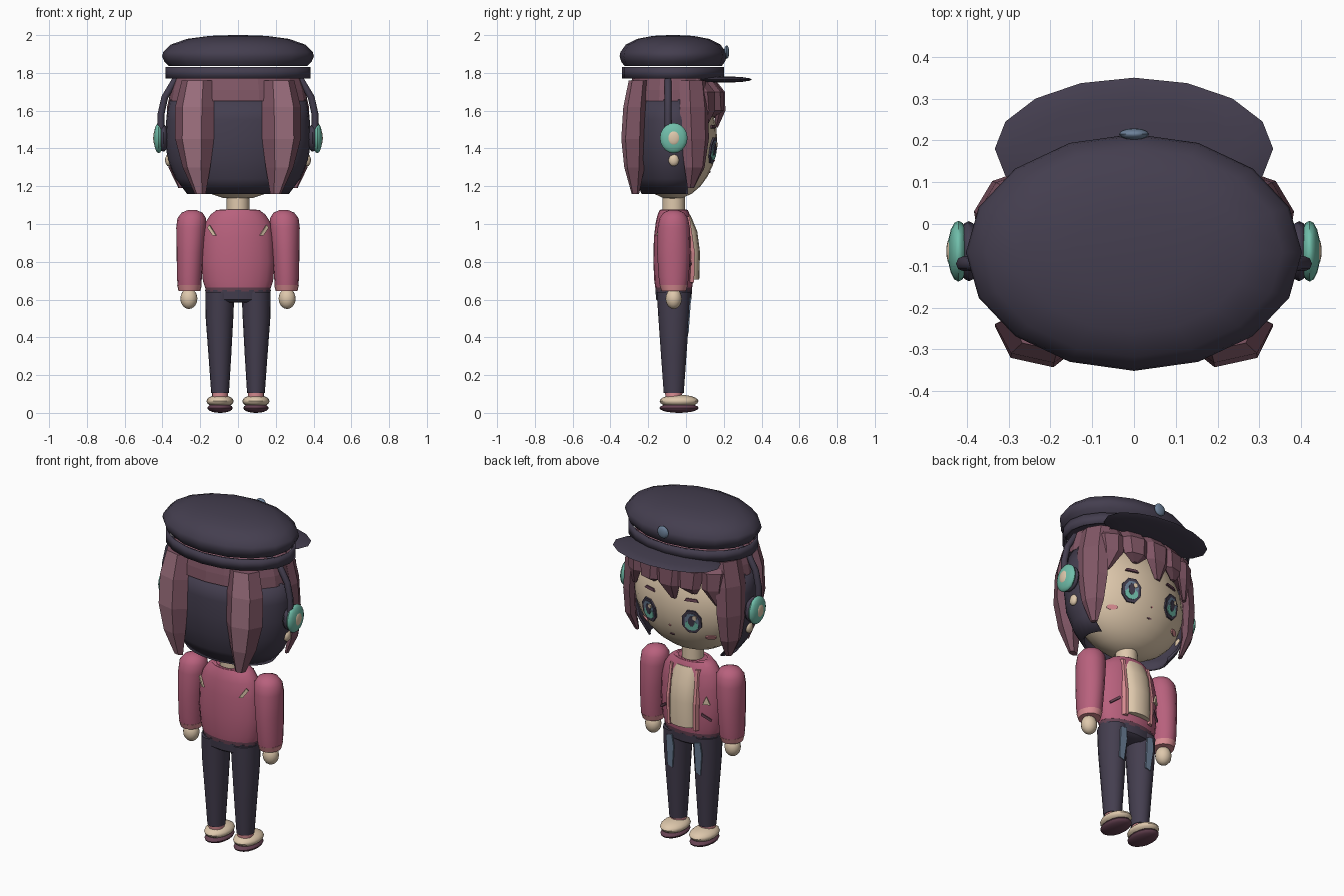
import bpy, bmesh, math
from mathutils import Vector, Matrix

if "Cube" in bpy.data.objects:
    bpy.data.objects.remove(bpy.data.objects["Cube"])


def material(name, r, g, b):
    lin = [((c / 255 + 0.055) / 1.055) ** 2.4 for c in (r, g, b)] + [1]
    m = bpy.data.materials.new(name)
    m.use_nodes = True
    m.diffuse_color = lin
    bsdf = next(n for n in m.node_tree.nodes if n.type == 'BSDF_PRINCIPLED')
    bsdf.inputs["Base Color"].default_value = lin
    return m


DARK = material("dark navy", 68, 62, 79)
HAIR = material("plum hair", 128, 86, 101)
LIGHT_HAIR = material("light plum hair", 156, 111, 126)
SKIN = material("cream skin", 222, 200, 172)
JACKET = material("rose jacket", 184, 97, 125)
TRIM = material("light pink", 220, 142, 148)
TEAL = material("teal", 112, 190, 170)
BLUE = material("slate blue", 108, 128, 152)
SOLE = material("maroon sole", 102, 66, 82)

CY = -0.065                      # y of the body axis
HEAD_C, HEAD_R = Vector((0, -0.07, 1.45)), Vector((0.35, 0.235, 0.32))
TORSO_C, TORSO_R = Vector((0, CY, 0.85)), Vector((0.195, 0.107, 50))


def finish(name, bm, mats, smooth=True):
    bmesh.ops.recalc_face_normals(bm, faces=bm.faces)
    me = bpy.data.meshes.new(name)
    bm.to_mesh(me)
    bm.free()
    for m in mats:
        me.materials.append(m)
    ob = bpy.data.objects.new(name, me)
    bpy.context.collection.objects.link(ob)
    if smooth:
        bpy.ops.object.select_all(action='DESELECT')
        ob.select_set(True)
        bpy.context.view_layer.objects.active = ob
        bpy.ops.object.shade_smooth_by_angle(angle=math.radians(40))
    return ob


def loft(name, rings, mat, n=16, caps=True, cut_y=None, wall=0, smooth=True):
    """Stack of ellipses, each (cx, cy, z, rx, ry); cut_y removes what lies in front."""
    bm = bmesh.new()
    loops = [[bm.verts.new((cx + rx * math.cos(2 * math.pi * i / n),
                            cy + ry * math.sin(2 * math.pi * i / n), z)) for i in range(n)]
             for cx, cy, z, rx, ry in rings]
    for a, b in zip(loops, loops[1:]):
        for i in range(n):
            bm.faces.new((a[i], a[(i + 1) % n], b[(i + 1) % n], b[i]))
    if caps:
        bm.faces.new(loops[0])
        bm.faces.new(loops[-1])
    if cut_y is not None:
        bmesh.ops.bisect_plane(bm, geom=bm.verts[:] + bm.edges[:] + bm.faces[:],
                               plane_co=(0, cut_y, 0), plane_no=(0, 1, 0), clear_outer=True)
    ob = finish(name, bm, [mat], smooth)
    if wall:
        mod = ob.modifiers.new("wall", 'SOLIDIFY')
        mod.thickness = wall


def ball(name, c, r, mat, u=16, v=10):
    bm = bmesh.new()
    bmesh.ops.create_uvsphere(bm, u_segments=u, v_segments=v, radius=1)
    bmesh.ops.transform(bm, matrix=Matrix.Translation(c) @ Matrix.Diagonal((*r, 1)), verts=bm.verts)
    finish(name, bm, [mat])


def surface(c, r, x, z, sign):
    """Point and normal on an ellipsoid, on its +y or -y side."""
    k = 1 - ((x - c.x) / r.x) ** 2 - ((z - c.z) / r.z) ** 2
    p = Vector((x, c.y + sign * r.y * math.sqrt(k), z))
    return p, Vector([(p[i] - c[i]) / r[i] ** 2 for i in range(3)]).normalized()


def oval(a, b, n=8, du=0, dv=0):
    return [(du + a * math.cos(2 * math.pi * (i + .5) / n),
             dv + b * math.sin(2 * math.pi * (i + .5) / n)) for i in range(n)]


def plate(name, outline, spot, mat, lift=0.003, thick=0.009):
    """Thin flat plate lying tangent to a surface spot."""
    p, n = spot
    u = Vector((0, 0, 1)).cross(n).normalized()
    v = n.cross(u)
    bm = bmesh.new()
    top = [bm.verts.new(p + u * a + v * b + n * lift) for a, b in outline]
    low = [bm.verts.new(w.co - n * thick) for w in top]
    bm.faces.new(top)
    bm.faces.new(low)
    for i in range(len(top)):
        j = (i + 1) % len(top)
        bm.faces.new((top[i], top[j], low[j], low[i]))
    finish(name, bm, [mat], False)


def lock(name, path, out, ridge=HAIR):
    """Faceted hair clump; path of (x, y, z, half width, half depth), ridge colours the outer facet."""
    o = Vector((out[0], out[1], 0)).normalized()
    t = Vector((-o.y, o.x, 0))
    shape = [(1, 0), (.5, 1), (-.5, 1), (-1, 0), (-.5, -.7), (.5, -.7)]
    bm = bmesh.new()
    loops = [[bm.verts.new(Vector((x, y, z)) + t * w * a + o * d * b) for a, b in shape]
             for x, y, z, w, d in path]
    for a, b in zip(loops, loops[1:]):
        for i in range(6):
            f = bm.faces.new((a[i], a[(i + 1) % 6], b[(i + 1) % 6], b[i]))
            f.material_index = int(i == 1)
    bm.faces.new(loops[0])
    bm.faces.new(loops[-1])
    finish(name, bm, [HAIR, ridge], False)


# Cap
HY = -0.068
loft("cap_crown", [(0, HY, z, r, r * .705) for r, z in
     ((.365, 1.836), (.39, 1.86), (.402, 1.888), (.396, 1.91), (.355, 1.95), (.27, 1.98),
      (.15, 1.996), (.03, 2.0))], DARK)
loft("cap_band", [(0, HY, 1.77, .385, .27), (0, HY, 1.832, .385, .27)], DARK, n=20, caps=False, wall=0.012)
ball("cap_visor", (0, .18, 1.765), (.333, .17, .017), DARK, 16, 8)
ball("cap_badge", (0, .215, 1.91), (.036, .014, .036), BLUE, 12, 8)

# Head and neck
ball("head", HEAD_C, HEAD_R, SKIN, 24, 14)
loft("neck", [(0, CY, 1.04, .06, .06), (0, CY, 1.18, .06, .06)], SKIN)

# Hair shell, crown of hair
shell = [(.27, 1.16), (.33, 1.24), (.373, 1.34), (.386, 1.45), (.38, 1.55), (.362, 1.66)]
loft("hair_back", [(0, -.07, z, r, r * .61) for r, z in shell], DARK, n=32, caps=False,
     cut_y=0.01, wall=0.012)
loft("hair_top", [(0, -.07, z, r, r * .64) for r, z in
     ((.366, 1.65), (.356, 1.71), (.335, 1.775), (.2, 1.81))], HAIR, n=20, smooth=False)

# Fringe clumps: x, tip x, tip height, half width
for i, (x, tx, tz, w) in enumerate(((-.255, -.275, 1.50, .07), (-.13, -.15, 1.56, .075),
                                    (-.01, -.03, 1.51, .08), (.125, .115, 1.57, .075),
                                    (.25, .27, 1.50, .07))):
    y = -.07 + .24 * math.sqrt(1 - (x / .36) ** 2)
    lock("fringe_%d" % (i + 1), [(x * .9, y - .05, 1.77, w, .03), (x, y, 1.70, w * 1.1, .035),
         (x, y + .008, 1.60, w * .9, .03), (tx, y - .012, tz, .018, .01)], (x * .4, y + .07))

for s, side in ((1, "left"), (-1, "right")):
    # Long locks behind and beside the face
    lock(side + "_back_lock", [(s * .215, -.245, 1.76, .085, .05), (s * .23, -.262, 1.62, .105, .06),
         (s * .23, -.268, 1.45, .105, .065), (s * .22, -.265, 1.30, .075, .055),
         (s * .20, -.265, 1.16, .03, .02)], (s * .22, -1), LIGHT_HAIR)
    lock(side + "_side_lock", [(s * .295, .035, 1.76, .08, .033), (s * .322, .043, 1.62, .088, .036),
         (s * .33, .048, 1.45, .085, .036), (s * .325, .045, 1.30, .062, .032),
         (s * .30, .025, 1.19, .02, .012)], (s, .6))

    # Headphones
    ball(side + "_ear_pad", (s * .395, CY, 1.455), (.028, .072, .072), DARK)
    ball(side + "_ear_cup", (s * .42, CY, 1.455), (.026, .073, .08), TEAL)
    ball(side + "_ear_cap", (s * .437, CY, 1.455), (.012, .035, .04), SKIN)
    ball(side + "_ear_lobe", (s * .368, CY, 1.338), (.018, .028, .032), SKIN, 12, 8)

    # Eyes, brows and cheeks
    eye = surface(HEAD_C, HEAD_R, s * .138, 1.39, 1)
    plate(side + "_eye_rim", oval(.059, .074), eye, DARK, .006)
    plate(side + "_eye_upper", oval(.043, .056), eye, BLUE, .008)
    plate(side + "_eye_iris", oval(.040, .032, 8, 0, -.021), eye, TEAL, .010)
    plate(side + "_eye_pupil", oval(.019, .034, 8, 0, .006), eye, DARK, .012)
    plate(side + "_eye_glint", oval(.013, .015, 6, .019, .03), eye, SKIN, .014)
    plate(side + "_brow", [(-.04, -.008), (.04, -.008), (.03, .008), (-.03, .008)],
          surface(HEAD_C, HEAD_R, s * .135, 1.515, 1), SOLE, .006)
    plate(side + "_cheek", oval(.032, .014, 10),
          surface(HEAD_C, HEAD_R, s * .215, 1.29, 1), TRIM, .004)

    # Arm, cuff and hand
    loft(side + "_sleeve", [(s * x, CY, z, rx, ry) for x, z, rx, ry in
         ((.257, .672, .063, .073), (.257, .72, .066, .08), (.253, .85, .072, .088),
          (.248, .98, .079, .085), (.245, 1.03, .076, .076), (.243, 1.06, .055, .055),
          (.243, 1.075, .02, .02))], JACKET)
    loft(side + "_cuff", [(s * .257, CY, .645, .058, .064), (s * .257, CY, .676, .065, .075)], TRIM)
    ball(side + "_hand", (s * .26, CY, .605), (.045, .043, .055), SKIN)

    # Leg, ankle and shoe
    loft(side + "_trouser_leg", [(s * x, CY, z, rx, ry) for x, z, rx, ry in
         ((.095, .105, .047, .053), (.096, .3, .06, .067), (.098, .5, .073, .081),
          (.096, .64, .077, .09))], DARK)
    loft(side + "_ankle", [(s * .095, CY, .07, .042, .042), (s * .095, CY, .108, .042, .046)], TRIM)
    ball(side + "_shoe", (s * .095, -.037, .062), (.072, .103, .034), SKIN)
    ball(side + "_sole", (s * .095, -.037, .026), (.067, .104, .026), SOLE)
    knee = (Vector((s * .092, .0165, .53)), Vector((0, 1, -.07)).normalized())
    plate(side + "_trouser_patch", [(-.02, -.1), (.012, -.11), (.026, .02), (.018, .09), (-.02, .08)],
          knee, BLUE, .005)

    # Jacket details
    plate(side + "_back_slash", [(s * a, b) for a, b in ((-.026, -.026), (-.006, -.026), (.026, .016), (.014, .03))],
          surface(TORSO_C, TORSO_R, s * .137, .965, -1), SKIN, .007)
    plate(side + "_pocket", [(-s * a, b) for a, b in ((-.03, .014), (.026, -.022), (.03, -.010), (-.026, .028))],
          surface(TORSO_C, TORSO_R, s * .14, .77, 1), SOLE, .006)
    loft(side + "_jacket_edge", [(s * .084, .022, .69, .017, .024), (s * .088, .026, .85, .017, .024),
         (s * .084, .0, 1.04, .015, .022)], TRIM, n=6, smooth=False)

plate("chest_mark", [(-.021, -.022), (.021, -.022), (0, .028)],
      surface(TORSO_C, TORSO_R, -.14, .87, 1), SKIN, .007)

# Nose and mouth
plate("nose", oval(.007, .005, 6), surface(HEAD_C, HEAD_R, 0, 1.335, 1), TRIM)
plate("mouth", oval(.014, .005, 6), surface(HEAD_C, HEAD_R, 0, 1.275, 1), SOLE)

# Headphone arch over the head
curve = bpy.data.curves.new("headphone_arch", 'CURVE')
curve.dimensions = '3D'
curve.bevel_depth = 0.018
curve.bevel_resolution = 2
arch = [(.408, 1.5), (.408, 1.58), (.388, 1.67), (.335, 1.76), (.2, 1.81)]
arch += [(-x, z) for x, z in reversed(arch)]
spline = curve.splines.new('POLY')
spline.points.add(len(arch) - 1)
for pt, (x, z) in zip(spline.points, arch):
    pt.co = (x, -.095, z, 1)
curve.materials.append(DARK)
bpy.context.collection.objects.link(bpy.data.objects.new("headphone_arch", curve))

# Torso
loft("jacket", [(0, CY, z, r, ry) for z, r, ry in
     ((.665, .175, .098), (.70, .186, .103), (.80, .195, .108), (.93, .19, .105),
      (1.01, .172, .095), (1.05, .145, .085), (1.073, .115, .075))], JACKET, n=20)
loft("jacket_hem", [(0, CY, .642, .172, .096), (0, CY, .668, .174, .098)], SOLE, n=20)
loft("collar", [(0, CY, 1.055, .112, .078), (0, CY, 1.078, .095, .07)], JACKET, caps=False, wall=0.015)
loft("shirt_front", [(0, y, z, .078, d) for y, z, d in
     ((.03, .705, .04), (.034, .85, .04), (.022, .96, .038), (-.01, 1.045, .035))],
     SKIN, n=12)
loft("hips", [(0, CY, .585, .09, .075), (0, CY, .6, .168, .093), (0, CY, .65, .174, .097)], DARK)
